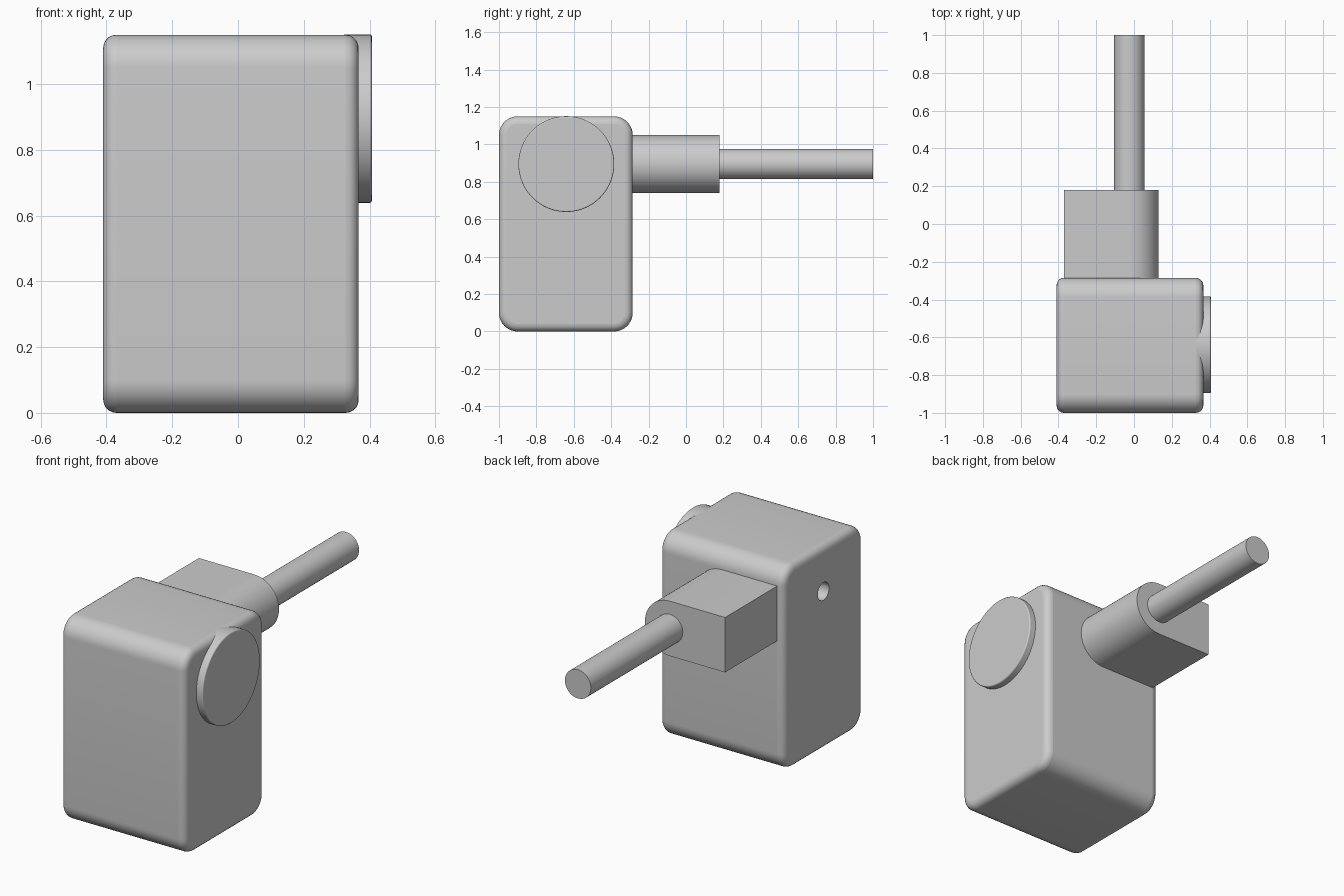
import bpy
import bmesh
from math import pi, cos, sin, radians
from mathutils import Vector

if "Cube" in bpy.data.objects:
    bpy.data.objects.remove(bpy.data.objects["Cube"])


def prism(name, points, offset):
    """Extrude a planar 3D outline along offset."""
    bm = bmesh.new()
    face = bm.faces.new([bm.verts.new(p) for p in points])
    res = bmesh.ops.extrude_face_region(bm, geom=[face], use_keep_orig=True)
    verts = [g for g in res["geom"] if isinstance(g, bmesh.types.BMVert)]
    bmesh.ops.translate(bm, vec=Vector(offset), verts=verts)
    bmesh.ops.recalc_face_normals(bm, faces=bm.faces)
    mesh = bpy.data.meshes.new(name)
    bm.to_mesh(mesh)
    bm.free()
    ob = bpy.data.objects.new(name, mesh)
    bpy.context.collection.objects.link(ob)
    return ob


def arc(cx, cy, r, a0, a1, n):
    return [(cx + r * cos(a0 + (a1 - a0) * i / n),
             cy + r * sin(a0 + (a1 - a0) * i / n)) for i in range(n + 1)]


def bevel(ob, width, segments):
    m = ob.modifiers.new("edge_round", "BEVEL")
    m.width = width
    m.segments = segments
    m.limit_method = "ANGLE"
    m.angle_limit = radians(40)


def smooth(ob):
    bpy.ops.object.select_all(action="DESELECT")
    ob.select_set(True)
    bpy.context.view_layer.objects.active = ob
    bpy.ops.object.shade_smooth_by_angle(angle=radians(35))


AXIS_Y, AXIS_X, AXIS_Z = -0.64, -0.025, 0.895

# Housing: rounded y-z profile extruded across x, ends softened
y0, y1, z0, z1, r = -1.0, -0.285, 0.0, 1.15, 0.1
outline = []
for k, (cy, cz) in enumerate([(y1 - r, z1 - r), (y0 + r, z1 - r),
                              (y0 + r, z0 + r), (y1 - r, z0 + r)]):
    outline += arc(cy, cz, r, k * pi / 2, (k + 1) * pi / 2, 10)
housing = prism("housing", [(-0.41, y, z) for y, z in outline], (0.777, 0, 0))
bevel(housing, 0.04, 5)

# Small bore on the left side, in line with the dial
bore = prism("bore_cutter", [(-0.5, y, z) for y, z in
             arc(AXIS_Y, AXIS_Z, 0.05, 0, 2 * pi, 32)[:-1]], (0.19, 0, 0))
bore.hide_render = True
bore.hide_set(True)
cut = housing.modifiers.new("bore", "BOOLEAN")
cut.operation = "DIFFERENCE"
cut.solver = "EXACT"
cut.object = bore

# Round dial on the right side
dial = prism("side_dial", [(0.32, y, z) for y, z in
             arc(AXIS_Y, AXIS_Z, 0.256, 0, 2 * pi, 96)[:-1]], (0.087, 0, 0))
bevel(dial, 0.006, 3)

# Neck block: square left end, half-round right end
section = [(-0.37, AXIS_Z + 0.155), (-0.37, AXIS_Z - 0.155)]
section += arc(AXIS_X, AXIS_Z, 0.155, -pi / 2, pi / 2, 32)
neck = prism("neck_block", [(x, -0.30, z) for x, z in section], (0, 0.48, 0))

# Long rod
rod = prism("rod", [(x, 0.17, z) for x, z in
            arc(AXIS_X, AXIS_Z, 0.081, 0, 2 * pi, 48)[:-1]], (0, 0.83, 0))

for ob in (housing, dial, neck, rod):
    smooth(ob)
